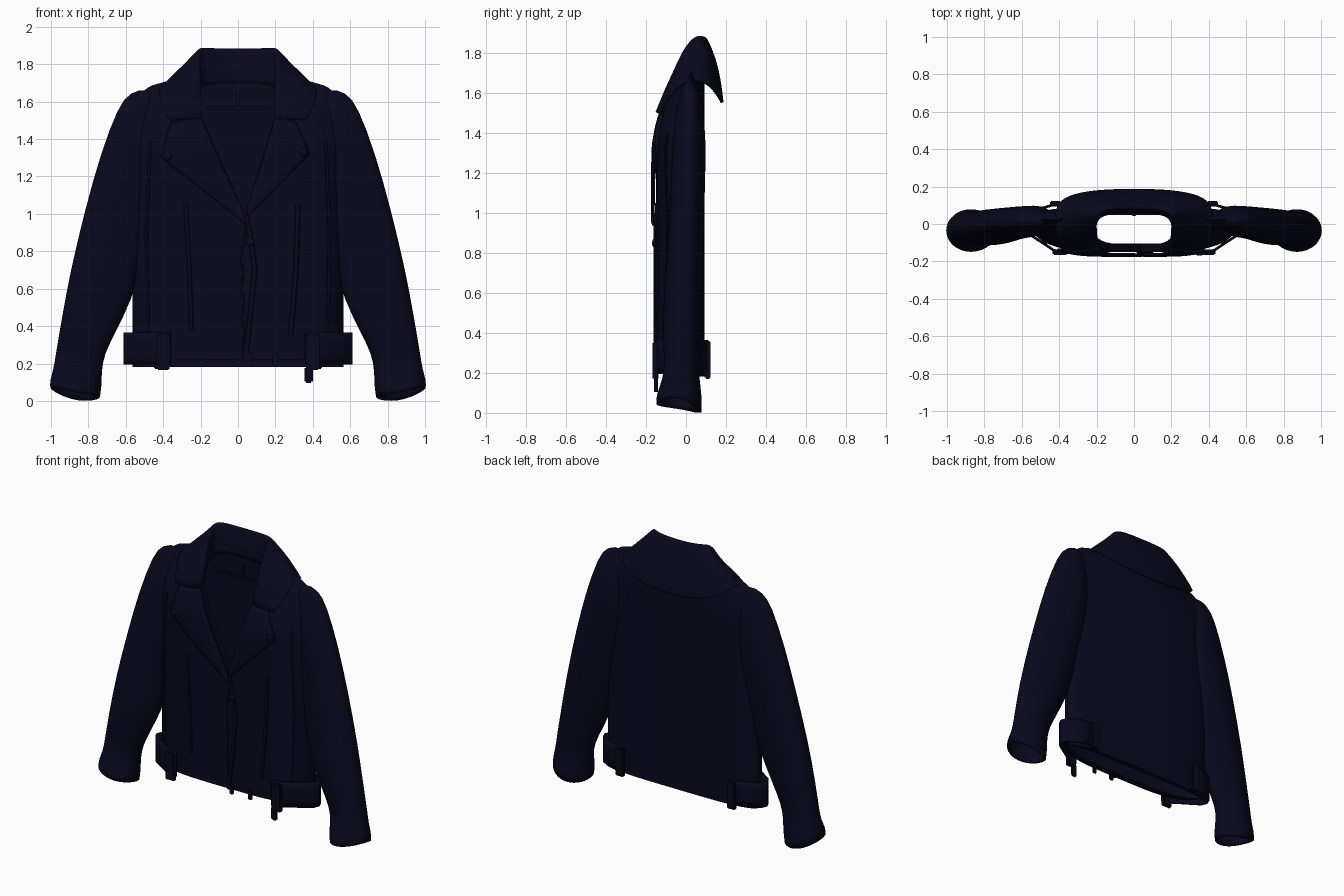
import bpy, bmesh, math
from mathutils import Vector

cube = bpy.data.objects.get("Cube")
if cube:
    bpy.data.objects.remove(cube)

leather = bpy.data.materials.new("midnight_leather")
leather.use_nodes = True
COLOUR = (0.0025, 0.0025, 0.0125, 1)
leather.diffuse_color = COLOUR
leather.node_tree.nodes["Principled BSDF"].inputs["Base Color"].default_value = COLOUR


def finish(name, bm, thick=0.0, subdiv=0, mirror=False):
    bmesh.ops.remove_doubles(bm, verts=bm.verts, dist=1e-5)
    bmesh.ops.recalc_face_normals(bm, faces=bm.faces)
    mesh = bpy.data.meshes.new(name)
    bm.to_mesh(mesh)
    bm.free()
    mesh.materials.append(leather)
    ob = bpy.data.objects.new(name, mesh)
    bpy.context.scene.collection.objects.link(ob)
    if mirror:
        mod = ob.modifiers.new("mirror", "MIRROR")
        mod.merge_threshold = 0.002
    if subdiv:
        mod = ob.modifiers.new("smooth", "SUBSURF")
        mod.levels = mod.render_levels = subdiv
    if thick:
        mod = ob.modifiers.new("thickness", "SOLIDIFY")
        mod.thickness, mod.offset = thick, 0
    bpy.context.view_layer.objects.active = ob
    ob.select_set(True)
    bpy.ops.object.shade_smooth_by_angle(angle=math.radians(40))
    ob.select_set(False)
    return ob


def sheet(name, rows, closed=False, **kw):
    """Grid surface through equal-length rows of points."""
    bm = bmesh.new()
    grid = [[bm.verts.new(p) for p in row] for row in rows]
    n = len(rows[0])
    for a, b in zip(grid, grid[1:]):
        for i in range(n if closed else n - 1):
            j = (i + 1) % n
            bm.faces.new((a[i], a[j], b[j], b[i]))
    return finish(name, bm, **kw)


def box(name, centre, size, mirror=False, bevel=0.006):
    bm = bmesh.new()
    bmesh.ops.create_cube(bm, size=1)
    for v in bm.verts:
        v.co = Vector(a * s + c for a, s, c in zip(v.co, size, centre))
    bmesh.ops.bevel(bm, geom=bm.edges[:], offset=bevel, segments=2, affect='EDGES')
    return finish(name, bm, mirror=mirror)


def lerp(a, b, t):
    return a + (b - a) * t


# Body surface: front and back meet at the side seams and shoulders
WIDTH, TOP = 0.565, 1.75
FRONT_HEM, BACK_HEM = 0.22, 0.182
MID, FRONT, BACK = 0.025, -0.15, 0.092
FRONT_LINING, BACK_LINING = -0.105, 0.062


def shoulder(x):
    x = abs(x)
    return 1.76 - max(0, x - 0.2) * 0.28 - 6 * max(0, x - 0.45) ** 2


def body_y(x, z, face):
    side = max(0, 1 - (abs(x) / WIDTH) ** 4) ** 0.5
    closing = shoulder(x) + max(0, 0.22 - abs(x)) * 2
    rise = min(1, max(0, (z - 1.3) / (closing - 1.3)))
    return MID + (face - MID) * side * (1 - rise ** (1.8 if face < 0 else 5))


def body_point(x, level, face):
    z = level if level < 1.4 else lerp(1.4, shoulder(x), (level - 1.4) / (TOP - 1.4))
    return (x, body_y(x, z, face), z)


def opening(level, side):
    t = min(1, max(0, (level - 1.0) / 0.53))
    return lerp(0.038, side * 0.2, t)


def padded_panel(name, across, hem, face, lining):
    """Closed panel of shell and lining, joined along the hem."""
    rows = []
    for i in range(-1, 29):
        h = lerp(hem, TOP, max(i, 0) / 28)
        middle = (face + lining) / 2
        outer, inner = (middle, middle) if i < 0 else (face, lining)
        xs = across(h)
        rows.append([body_point(x, h, outer) for x in xs]
                    + [body_point(x, h, inner) for x in reversed(xs)])
    sheet(name, rows, closed=True)


spread = [math.sin(i / 16 * math.pi / 2) for i in range(17)]
for side, label in ((1, "left"), (-1, "right")):
    padded_panel(label + "_front_panel",
                 lambda h: [lerp(opening(h, side), side * WIDTH, t) for t in spread],
                 FRONT_HEM, FRONT, FRONT_LINING)
full = [-WIDTH * t for t in reversed(spread)] + [WIDTH * t for t in spread[1:]]
padded_panel("back_panel", lambda h: full, BACK_HEM, BACK, BACK_LINING)

# Sleeves: outer x, z, inner x, z, centre y, half depth
sections = [
    (0.43, 1.61, 0.42, 1.35, 0.02, 0.01),
    (0.48, 1.67, 0.44, 1.22, 0.02, 0.055),
    (0.575, 1.648, 0.455, 1.08, 0.018, 0.074),
    (0.635, 1.575, 0.48, 0.97, 0.014, 0.078),
    (0.73, 1.32, 0.505, 0.84, 0.007, 0.08),
    (0.81, 1.03, 0.53, 0.70, 0.0, 0.082),
    (0.89, 0.70, 0.575, 0.54, -0.014, 0.09),
    (0.94, 0.42, 0.655, 0.38, -0.022, 0.09),
    (0.97, 0.24, 0.722, 0.25, -0.02, 0.08),
    (0.98, 0.17, 0.735, 0.16, -0.025, 0.086),
    (1.0, 0.11, 0.735, 0.07, -0.035, 0.108),
    (0.998, 0.072, 0.745, 0.02, -0.035, 0.108)]
rings = []
for xo, zo, xi, zi, cy, depth in sections:
    ring = []
    for k in range(24):
        a = k / 24 * math.tau
        t = 0.5 + 0.5 * math.cos(a)
        ring.append(Vector((lerp(xi, xo, t), cy + depth * math.sin(a), lerp(zi, zo, t))))
    rings.append(ring)
# The cuff rim sags in the middle and is cut higher at the front
for k, p in enumerate(rings[-1]):
    s = math.sin(k / 24 * math.tau)
    p.z -= 0.02 * s + 0.02 * s * s
sheet("sleeves", rings, closed=True, thick=0.014, subdiv=1, mirror=True)

# Turned-down collar: stand seam, fold and outer edge around the neck
collar = [
    ((0, 0.065, 1.70), (0, 0.09, 1.885), (0, 0.182, 1.55)),
    ((0.15, 0.06, 1.70), (0.16, 0.08, 1.89), (0.2, 0.178, 1.56)),
    ((0.2, 0.03, 1.68), (0.205, 0.045, 1.895), (0.36, 0.148, 1.61)),
    ((0.21, -0.02, 1.66), (0.207, -0.01, 1.83), (0.42, 0.09, 1.67)),
    ((0.21, -0.06, 1.60), (0.2, -0.06, 1.70), (0.425, -0.04, 1.66)),
    ((0.21, -0.10, 1.50), (0.2, -0.125, 1.51), (0.375, -0.135, 1.50))]
rows = []
for k, (seam, fold, edge) in enumerate(collar):
    s, f, e = Vector(seam), Vector(fold), Vector(edge)
    puff = Vector((0.01, 0.02 if k < 4 else -0.02, 0.03 if k < 5 else 0))
    if k == 0:
        puff.x = 0
    lip = f.lerp(e, 0.08) + puff * 0.4
    rows.append([s, s.lerp(f, 0.6), f, lip, f.lerp(e, 0.5) + puff, f.lerp(e, 0.9) + puff * 0.3, e])
sheet("collar", rows, thick=0.014, subdiv=2, mirror=True)


# Lapels folded back over the front panels
def lapel(name, inner, outer):
    rows = []
    for i in range(13):
        t = i / 12 * (len(inner) - 1)
        k = min(int(t), len(inner) - 2)
        a = Vector(inner[k]).lerp(Vector(inner[k + 1]), t - k)
        b = Vector(outer[k]).lerp(Vector(outer[k + 1]), t - k)
        row = []
        for j in range(9):
            x, z = a.lerp(b, j / 8)
            row.append((x, body_y(x, z, FRONT) - 0.012 - 0.008 * math.sin(j / 8 * 3), z))
        rows.append(row)
    sheet(name, rows, thick=0.012)


lapel("right_lapel", [(-0.2, 1.52), (-0.09, 1.27), (0.035, 1.0)],
      [(-0.36, 1.485), (-0.41, 1.30), (0.05, 0.94)])
lapel("left_lapel", [(0.2, 1.52), (0.125, 1.27), (0.045, 1.02)],
      [(0.31, 1.49), (0.385, 1.32), (0.055, 0.99)])


# Seams, zips and piping laid on the body
def piping(name, path, radius):
    pts = []
    for (xa, za), (xb, zb) in zip(path, path[1:]):
        pts += [(lerp(xa, xb, i / 6), lerp(za, zb, i / 6)) for i in range(6)]
    pts.append(path[-1])
    rows = []
    for x, z in pts:
        y = body_y(x, z, FRONT) - 0.003
        rows.append([(x + radius * math.cos(k * math.pi / 4),
                      y + 0.7 * radius * math.sin(k * math.pi / 4), z) for k in range(8)])
    sheet(name, rows, closed=True)


piping("front_zip", [(0.04, 1.0), (0.07, 0.86), (0.09, 0.7), (0.04, 0.22)], 0.014)
piping("closure_edge", [(0.05, 0.98), (0.02, 0.8), (0.03, 0.22)], 0.007)
piping("right_pocket_zip", [(-0.28, 1.05), (-0.26, 0.7), (-0.25, 0.38)], 0.012)
piping("left_pocket_zip", [(0.32, 1.05), (0.31, 0.7), (0.28, 0.35)], 0.014)
for s, label in ((1, "left"), (-1, "right")):
    piping(label + "_front_seam", [(s * 0.47, 1.4), (s * 0.49, 0.9), (s * 0.48, 0.36)], 0.009)
for k, (x, z) in enumerate([(-0.375, 1.31), (0.35, 1.33), (0.065, 0.85)]):
    bm = bmesh.new()
    bmesh.ops.create_uvsphere(bm, u_segments=16, v_segments=8, radius=0.024)
    for v in bm.verts:
        v.co = (v.co.x + x, v.co.y * 0.5 + body_y(x, z, FRONT) - (0.022 if z > 1 else 0.008),
                v.co.z + z)
    finish("snap_%d" % (k + 1), bm)

# Side belts with loops
belt = [(0.36, -0.153), (0.43, -0.14), (0.48, -0.106), (0.54, -0.068), (0.59, -0.035),
        (0.606, 0.0), (0.59, 0.04), (0.53, 0.075), (0.42, 0.105)]
sheet("side_belts", [[(x, y, z) for x, y in belt] for z in (0.195, 0.24, 0.32, 0.365)],
      thick=0.014, mirror=True)
box("front_belt_loops", (0.4, -0.152, 0.26), (0.07, 0.03, 0.19), mirror=True)
box("back_belt_loops", (0.42, 0.108, 0.265), (0.06, 0.03, 0.19), mirror=True)
box("belt_end", (0.378, -0.15, 0.14), (0.045, 0.02, 0.09), bevel=0.009)
for x in (0.06, 0.2):
    box("zip_pull", (x, -0.155, 0.225), (0.03, 0.018, 0.07))

# Inner neck details
box("neck_facing", (0, 0.054, 1.565), (0.34, 0.014, 0.02), bevel=0.003)
box("hanger_loop", (0, 0.05, 1.61), (0.02, 0.014, 0.1), bevel=0.003)
